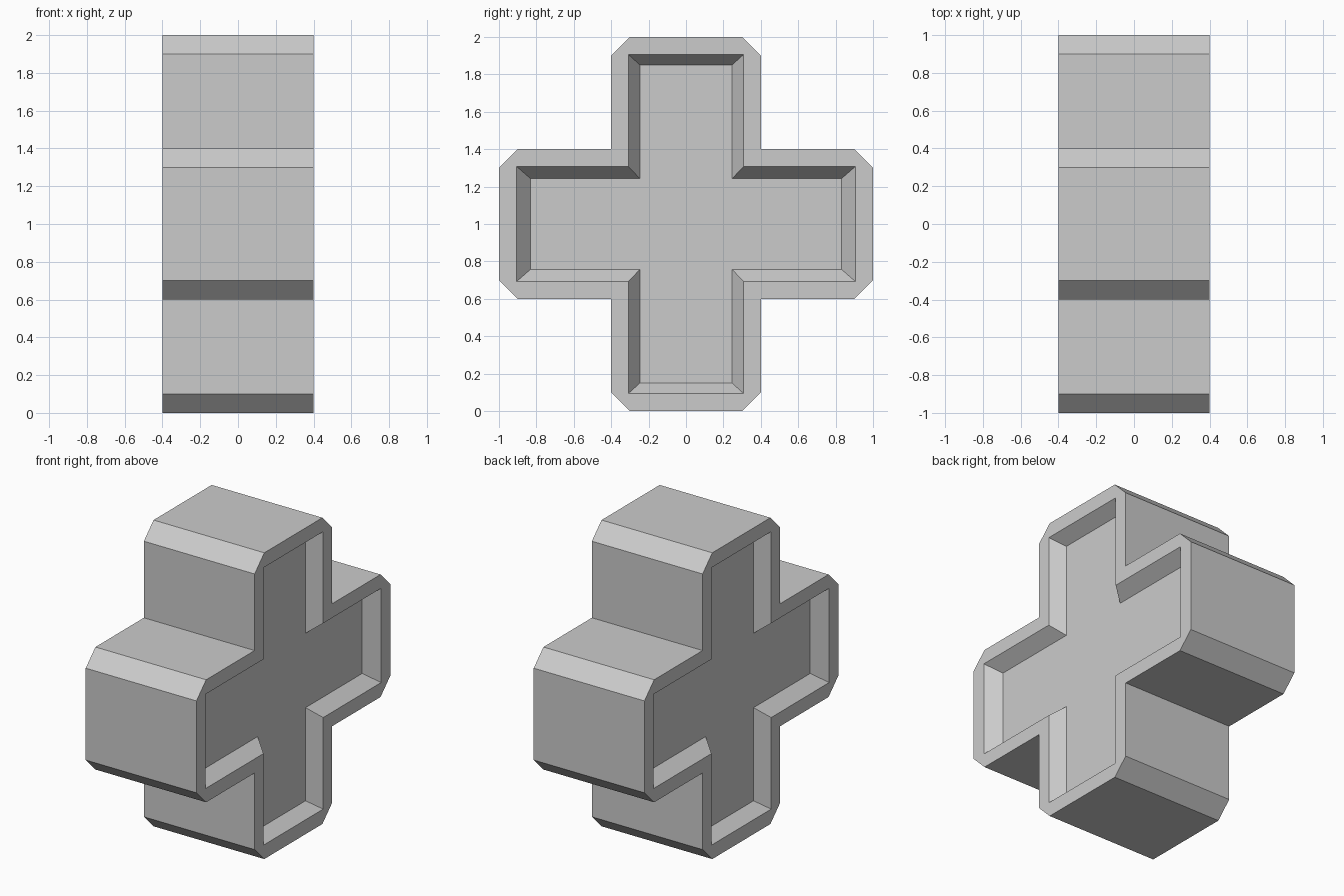
import bpy, bmesh
from mathutils import Vector

if "Cube" in bpy.data.objects:
    bpy.data.objects.remove(bpy.data.objects["Cube"])

HALF, DEPTH, CHAMFER = 0.4, 0.085, 0.1


def cross(ly, lz, wy, wz):
    """Counter-clockwise plus outline in the YZ plane; every third corner is concave."""
    pts = [(ly, -wz), (ly, wz), (wy, wz), (wy, lz), (-wy, lz), (-wy, wz),
           (-ly, wz), (-ly, -wz), (-wy, -wz), (-wy, -lz), (wy, -lz), (wy, -wz)]
    return [Vector(p) for p in pts]


def chamfered(pts):
    """Replace each convex corner by two points; returns one group per corner."""
    groups = []
    for i, p in enumerate(pts):
        if i % 3 == 2:
            groups.append([p])
        else:
            groups.append([p + (q - p).normalized() * CHAMFER
                           for q in (pts[i - 1], pts[(i + 1) % 12])])
    return groups


bm = bmesh.new()


def vert(x, p):
    return bm.verts.new((x, p.x, p.y + 1))


outer = chamfered(cross(1, 1, 0.4, 0.4))
rim = cross(0.906, 0.906, 0.308, 0.308)
floor = cross(0.832, 0.851, 0.247, 0.243)
loops = []

# Recessed end on each side
for s in (-1, 1):
    o = [[vert(s * HALF, p) for p in g] for g in outer]
    r = [vert(s * HALF, p) for p in rim]
    f = [vert(s * (HALF - DEPTH), p) for p in floor]
    for i in range(12):
        j = (i + 1) % 12
        bm.faces.new([r[i], *o[i], o[j][0], r[j]])   # border
        bm.faces.new([f[i], r[i], r[j], f[j]])       # sloped wall
    bm.faces.new(f)                                  # recess floor
    loops.append([v for g in o for v in g])

# Outer sides
a, b = loops
for i in range(len(a)):
    j = (i + 1) % len(a)
    bm.faces.new([a[i], a[j], b[j], b[i]])

bmesh.ops.recalc_face_normals(bm, faces=bm.faces[:])
mesh = bpy.data.meshes.new("recessed_cross")
bm.to_mesh(mesh)
bm.free()
bpy.context.collection.objects.link(bpy.data.objects.new("recessed_cross", mesh))
